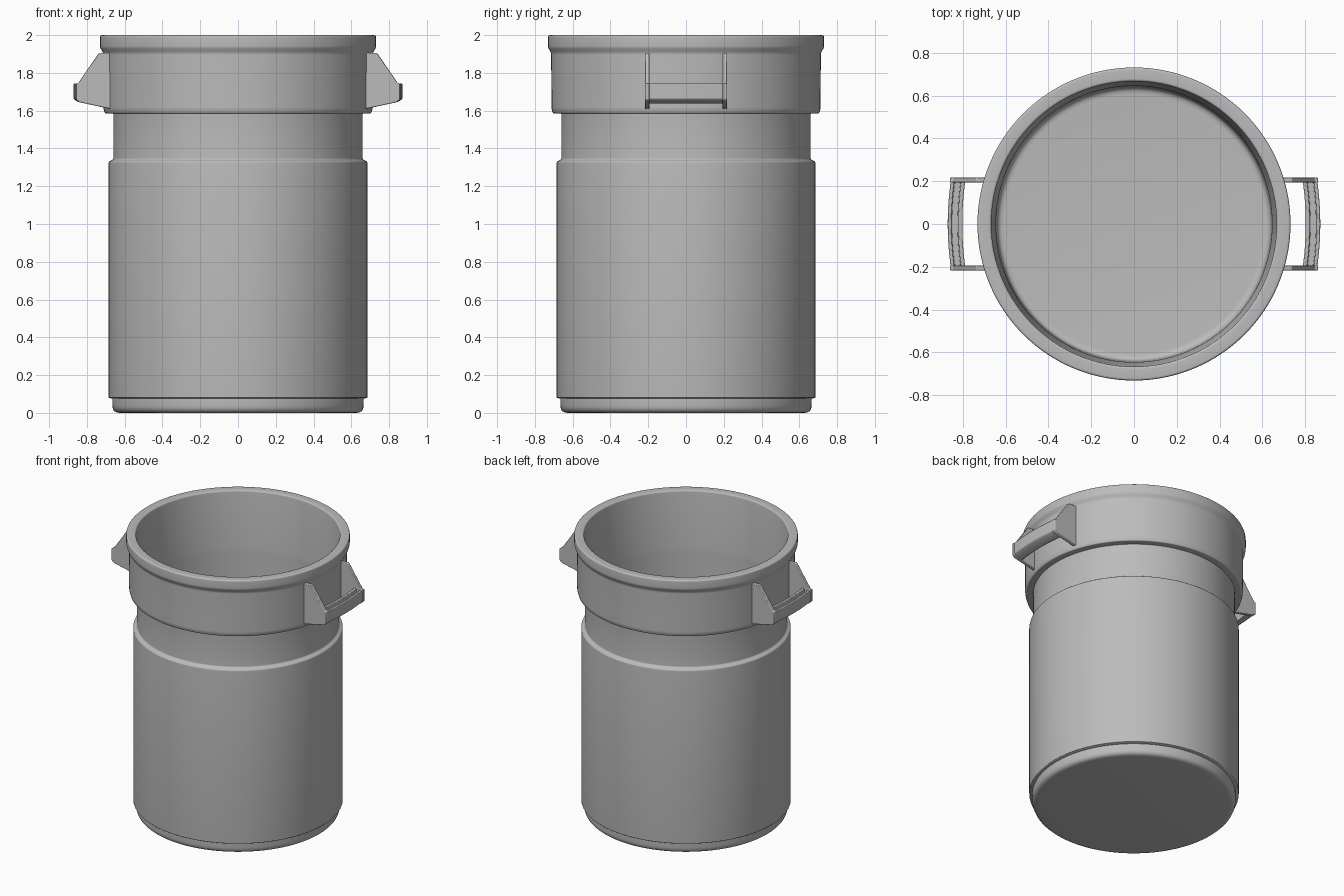
import bpy, bmesh, math
from mathutils import Vector

cube = bpy.data.objects.get("Cube")
if cube:
    bpy.data.objects.remove(cube, do_unlink=True)

grey = bpy.data.materials.new("grey plastic")
grey.use_nodes = True
COLOUR = (0.5, 0.5, 0.5, 1)
grey.diffuse_color = COLOUR
grey.node_tree.nodes["Principled BSDF"].inputs["Base Color"].default_value = COLOUR


def finish(name, bm, mirror=None):
    """Turn a bmesh into a shaded object, optionally bevelled and mirrored."""
    bmesh.ops.recalc_face_normals(bm, faces=bm.faces)
    mesh = bpy.data.meshes.new(name)
    bm.to_mesh(mesh)
    bm.free()
    mesh.materials.append(grey)
    obj = bpy.data.objects.new(name, mesh)
    bpy.context.collection.objects.link(obj)
    bpy.ops.object.select_all(action='DESELECT')
    obj.select_set(True)
    bpy.context.view_layer.objects.active = obj
    bpy.ops.object.shade_smooth_by_angle(angle=math.radians(35))
    if mirror:
        bevel = obj.modifiers.new("soft edges", 'BEVEL')
        bevel.width = 0.004
        bevel.segments = 2
        mod = obj.modifiers.new("mirror", 'MIRROR')
        mod.use_axis = mirror
        mod.use_mirror_merge = False
    return obj


def rounded(points):
    """Round the corners of a profile; each point is (radius, height, fillet)."""
    out = []
    for i, (r, z, fillet) in enumerate(points):
        p = Vector((r, z))
        if not fillet:
            out.append(p)
            continue
        a = p + (Vector(points[i - 1][:2]) - p).normalized() * fillet
        b = p + (Vector(points[i + 1][:2]) - p).normalized() * fillet
        for k in range(6):
            t = k / 5
            out.append(a * (1 - t) ** 2 + p * 2 * t * (1 - t) + b * t * t)
    return out


def lathe(name, points, steps=128):
    bm = bmesh.new()
    verts = [bm.verts.new((p.x, 0, p.y)) for p in rounded(points)]
    edges = [bm.edges.new(pair) for pair in zip(verts, verts[1:])]
    bmesh.ops.spin(bm, geom=verts + edges, cent=(0, 0, 0), axis=(0, 0, 1),
                   angle=math.tau, steps=steps, use_duplicate=False)
    bmesh.ops.remove_doubles(bm, verts=bm.verts, dist=0.0002)
    return finish(name, bm)


def sweep(name, section, stations, mirror):
    """Carry an x-z section along y; stations are (y, x shift)."""
    bm = bmesh.new()
    rings = [[bm.verts.new((x + dx, y, z)) for x, z in section] for y, dx in stations]
    n = len(section)
    for a, b in zip(rings, rings[1:]):
        for i in range(n):
            j = (i + 1) % n
            bm.faces.new((a[i], a[j], b[j], b[i]))
    bm.faces.new(rings[0])
    bm.faces.new(rings[-1][::-1])
    return finish(name, bm, mirror)


# Hollow body: base, barrel, neck, collar, lip, then the inside down to the floor
lathe("bin_body", [
    (0, 0, 0), (0.665, 0, 0.04), (0.665, 0.075, 0), (0.685, 0.08, 0.004),
    (0.685, 1.33, 0.008), (0.66, 1.342, 0.008), (0.66, 1.585, 0.004),
    (0.705, 1.585, 0.008), (0.712, 1.61, 0.008), (0.714, 1.905, 0.01),
    (0.731, 1.935, 0.01), (0.731, 2.0, 0.012), (0.667, 2.0, 0.012),
    (0.645, 1.58, 0.02), (0.64, 0.03, 0.035), (0, 0.03, 0)])

# Side arms of both handles
sweep("handle_arms",
      [(0.655, 1.905), (0.735, 1.905), (0.845, 1.745), (0.858, 1.745),
       (0.858, 1.66), (0.84, 1.645), (0.655, 1.605)],
      [(0.193, 0.002), (0.218, 0)], (True, True, False))

# Bowed grips with a shallow channel along the top
BOW = [(0.2 * k / 8, -0.014 * (k / 8) ** 2) for k in range(-8, 9)]
sweep("handle_grips",
      [(0.87, 1.745), (0.87, 1.662), (0.85, 1.648), (0.802, 1.638),
       (0.802, 1.745), (0.822, 1.745), (0.822, 1.7), (0.852, 1.7), (0.852, 1.745)],
      BOW, (True, False, False))
